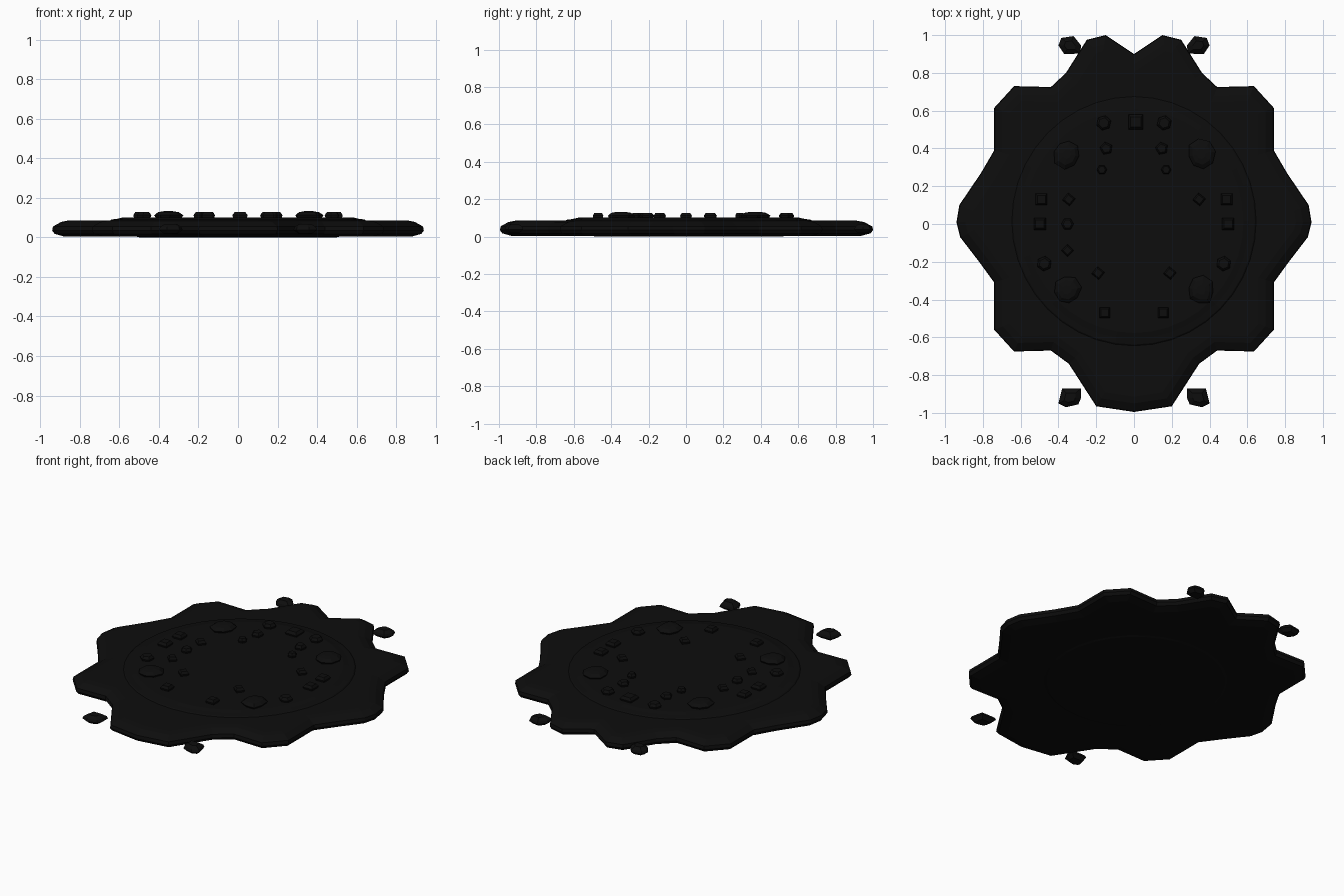
import bpy, bmesh, math, random
from mathutils import Vector

if "Cube" in bpy.data.objects:
    bpy.data.objects.remove(bpy.data.objects["Cube"])

random.seed(4)
black = bpy.data.materials.new("black_stone")
black.diffuse_color = (0.004, 0.004, 0.004, 1)
black.use_nodes = True
black.node_tree.nodes["Principled BSDF"].inputs["Base Color"].default_value = black.diffuse_color


def loft(name, rings):
    """Bridge equal-length rings of points and cap both ends."""
    bm = bmesh.new()
    loops = [[bm.verts.new(p) for p in ring] for ring in rings]
    n = len(loops[0])
    for a, b in zip(loops, loops[1:]):
        for i in range(n):
            j = (i + 1) % n
            bm.faces.new((a[i], a[j], b[j], b[i]))
    bm.faces.new(loops[0][::-1])
    bm.faces.new(loops[-1])
    bmesh.ops.recalc_face_normals(bm, faces=bm.faces)
    me = bpy.data.meshes.new(name)
    bm.to_mesh(me)
    bm.free()
    ob = bpy.data.objects.new(name, me)
    bpy.context.collection.objects.link(ob)
    me.materials.append(black)
    return ob


def inset(pts, d):
    """Move a clockwise outline inwards by d along mitred normals."""
    out = []
    for i, p in enumerate(pts):
        e1 = (p - pts[i - 1]).normalized()
        e2 = (pts[(i + 1) % len(pts)] - p).normalized()
        n1, n2 = Vector((e1.y, -e1.x)), Vector((e2.y, -e2.x))
        m = (n1 + n2).normalized()
        out.append(p + m * d / max(m.dot(n1), 0.5))
    return out


def circle(x, y, rx, ry, z, n, turn=0.0, jitter=None):
    pts = []
    for i in range(n):
        a = turn + i * math.tau / n
        k = jitter[i] if jitter else 1
        pts.append((x + k * rx * math.cos(a), y + k * ry * math.sin(a), z))
    return pts


# lobed slab, right half of the outline mirrored
half = [(0, 0.90), (0.15, 1.0), (0.25, 0.975), (0.36, 0.80), (0.44, 0.725),
        (0.635, 0.73), (0.74, 0.615), (0.74, 0.39), (0.81, 0.27), (0.925, 0.10),
        (0.94, 0.01), (0.92, -0.07), (0.82, -0.20), (0.74, -0.31), (0.74, -0.56),
        (0.635, -0.675), (0.44, -0.67), (0.345, -0.74), (0.20, -0.965), (0, -0.995)]
outline = [Vector(p) for p in half]
outline += [Vector((-x, y)) for x, y in half[-2:0:-1]]
outline = [p for p in outline]
right_hand = [Vector((p.x, p.y)) for p in outline]
levels = [(0.06, 0.004), (0.012, 0.018), (0, 0.035), (0.004, 0.055), (0.045, 0.078), (0.08, 0.085)]
loft("lobed_slab", [[(p.x, p.y, z) for p in inset(right_hand, d)] for d, z in levels])

# round raised plate and its underside foot
loft("round_plate", [circle(0, 0.015, r, r * 1.02, z, 40)
                     for r, z in ((0.66, 0.075), (0.64, 0.09), (0.61, 0.094), (0.58, 0.101))])
loft("underside_foot", [circle(0, 0.015, r, r, z, 32) for r, z in ((0.50, 0.0), (0.54, 0.012))])


# studs on the plate
def stud(name, x, y, r, sides, turn, top=0.127):
    loft(name, [circle(x, y, r * k, r * k, z, sides, turn)
                for k, z in ((0.85, 0.095), (1, 0.112), (0.7, top))])


q = math.pi / 4
pairs = [(0.16, 0.535, 0.04, 6, 0.3), (0.147, 0.40, 0.035, 5, 0.5), (0.17, 0.287, 0.027, 6, 0),
         (0.49, 0.13, 0.043, 4, q), (0.345, 0.13, 0.035, 4, 0.1), (0.498, 0, 0.045, 4, q),
         (0.475, -0.21, 0.04, 6, 0.4), (0.19, -0.26, 0.035, 4, 0.1), (0.155, -0.47, 0.04, 4, q)]
for i, (x, y, r, n, t) in enumerate(pairs):
    for s in (-1, 1):
        stud(f"stud_{i}_{'left' if s < 0 else 'right'}", s * x, y, r, n, t)
stud("back_stud", 0.01, 0.54, 0.055, 4, q)
stud("left_inner_stud", -0.352, 0, 0.033, 6, 0)
stud("left_low_stud", -0.352, -0.14, 0.033, 4, 0)

# four large faceted stones and four loose chips outside the slab
for sx in (-1, 1):
    for y in (0.37, -0.35):
        j = [random.uniform(0.85, 1.1) for _ in range(8)]
        tilt = 0.95 if sx * y > 0 else -0.95
        stone = [circle(sx * 0.355, y, 0.07 * k, 0.075 * k, z, 8, tilt, j)
                 for k, z in ((0.9, 0.095), (1.05, 0.112), (0.75, 0.127), (0.35, 0.132))]
        loft("large_stone", stone)
    for y, f in ((0.945, 1), (-0.92, -1)):
        chip = [(-0.055, 0.035 * f), (0.02, 0.05 * f), (0.055, 0.02 * f),
                (0.05, -0.025 * f), (0.0, -0.045 * f), (-0.055, -0.045 * f)]
        if f > 0:
            chip = [(0.055, -0.043), (-0.03, -0.045), (-0.06, 0.0), (-0.045, 0.04), (0.02, 0.05), (0.06, -0.0)]
            chip = [(-a, b) for a, b in chip]
        else:
            chip = [(-0.04, 0.05), (0.06, 0.05), (0.06, 0.0), (0.045, -0.035), (-0.02, -0.05), (-0.06, -0.03)]
            chip = [(-a, b) for a, b in chip]
        loft("loose_chip", [[(sx * (0.34 + a * k), y + b * k, z) for a, b in chip]
                            for k, z in ((0.6, 0.02), (1, 0.038), (0.9, 0.052), (0.5, 0.068))])
